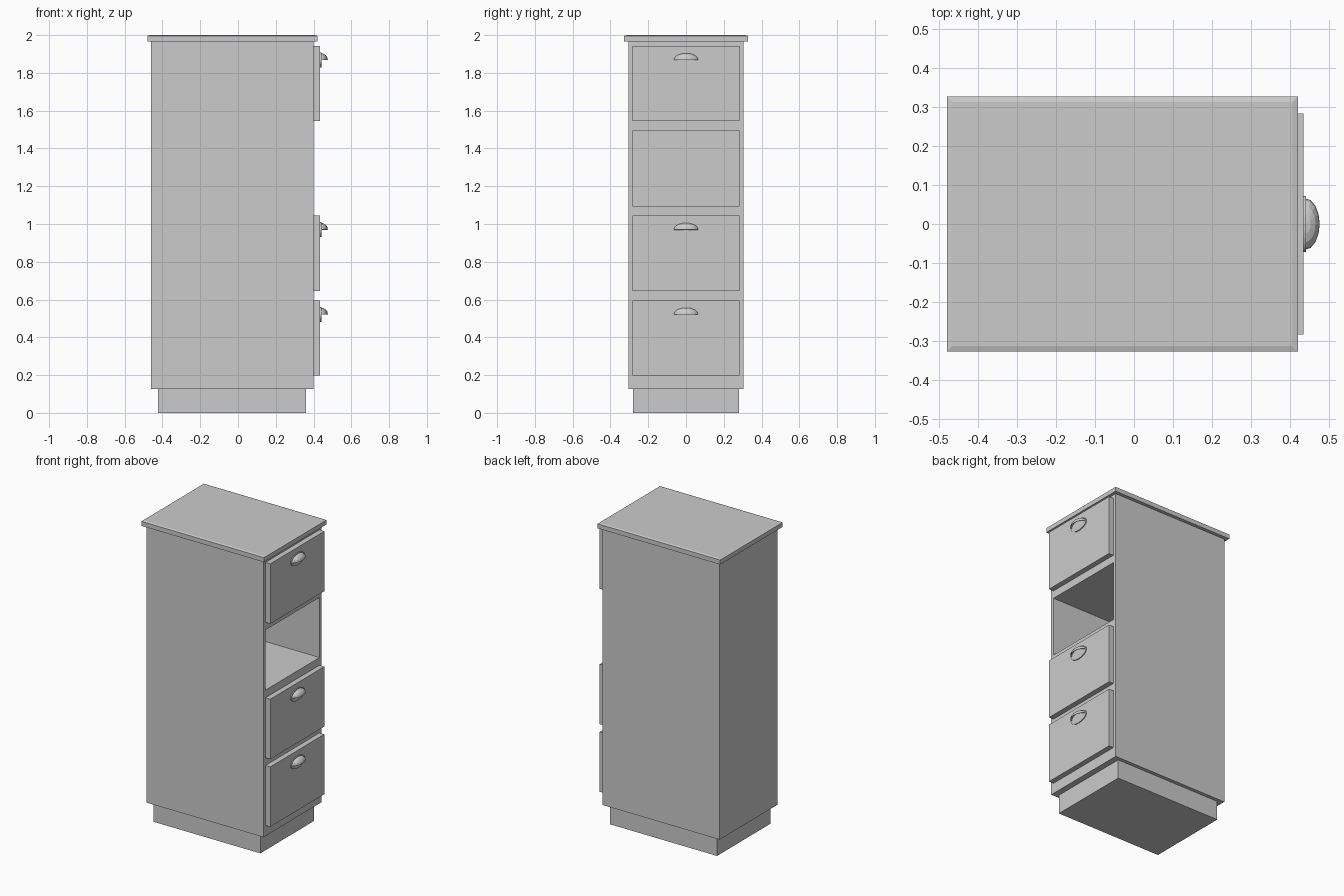
import bpy, bmesh, math
from mathutils import Vector, Matrix

cube = bpy.data.objects.get("Cube")
if cube:
    bpy.data.objects.remove(cube, do_unlink=True)

# One plain painted finish
GREY = (0.6, 0.6, 0.6, 1.0)
paint = bpy.data.materials.new("plain grey")
paint.use_nodes = True
paint.diffuse_color = GREY
paint.node_tree.nodes["Principled BSDF"].inputs["Base Color"].default_value = GREY


def add_object(name, bm):
    bmesh.ops.recalc_face_normals(bm, faces=bm.faces)
    mesh = bpy.data.meshes.new(name)
    bm.to_mesh(mesh)
    bm.free()
    mesh.materials.append(paint)
    obj = bpy.data.objects.new(name, mesh)
    bpy.context.collection.objects.link(obj)
    return obj


def box_bmesh(x0, x1, half_y, z0, z1):
    bm = bmesh.new()
    bmesh.ops.create_cube(bm, size=1)
    for v in bm.verts:
        v.co = Vector((x1 if v.co.x > 0 else x0,
                       math.copysign(half_y, v.co.y),
                       z1 if v.co.z > 0 else z0))
    return bm


def facing(bm, axis):
    return max(bm.faces, key=lambda f: f.calc_center_median()[axis])


# Layout of the four bays, bottom to top; bay 2 is the open niche
BAY_H, PITCH, FIRST = 0.398, 0.449, 0.197
BAY_HALF = 0.283
FRONT = 0.40
DOOR = 0.435
bays = [FIRST + PITCH * i for i in range(4)]

# Recessed plinth
add_object("plinth", box_bmesh(-0.424, 0.36, 0.28, 0, 0.127))

# Carcass: the front face is inset to the niche outline and pushed inwards
bm = box_bmesh(-0.46, FRONT, 0.304, 0.127, 1.966)
opening = facing(bm, 0)
bmesh.ops.inset_region(bm, faces=[opening], thickness=0.02)
z_mid = (0.127 + 1.966) / 2
for v in opening.verts:
    v.co.y = math.copysign(BAY_HALF, v.co.y)
    v.co.z = bays[2] + (BAY_H if v.co.z > z_mid else 0)
back = bmesh.ops.extrude_face_region(bm, geom=[opening])
for v in [g for g in back["geom"] if isinstance(g, bmesh.types.BMVert)]:
    v.co.x = -0.44
if opening.is_valid:
    bmesh.ops.delete(bm, geom=[opening], context='FACES_ONLY')
add_object("cabinet_body", bm)

# Worktop with a shallow sloped rim
bm = box_bmesh(-0.48, 0.42, 0.327, 1.966, 1.996)
top = facing(bm, 2)
bmesh.ops.inset_region(bm, faces=[top], thickness=0.02)
for v in top.verts:
    v.co.z = 2.0
add_object("worktop", bm)


def cup_pull(name, z):
    # Oval back plate
    bm = bmesh.new()
    turn = Matrix.Rotation(math.pi / 2, 4, 'Y')
    bmesh.ops.create_cone(bm, cap_ends=True, segments=24, radius1=1, radius2=1,
                          depth=1, matrix=turn)
    for v in bm.verts:
        v.co = Vector((DOOR + 0.003 + v.co.x * 0.006, v.co.y * 0.072,
                       z + v.co.z * 0.04))
    add_object(name + "_plate", bm)

    # Hood: quarter of an ellipsoid, open underneath, with a thin wall
    bm = bmesh.new()
    bmesh.ops.create_uvsphere(bm, u_segments=16, v_segments=8, radius=1)
    for axis in ((0, 0, 1), (1, 0, 0)):
        bmesh.ops.bisect_plane(bm, geom=bm.verts[:] + bm.edges[:] + bm.faces[:],
                               plane_co=(0, 0, 0), plane_no=axis,
                               clear_inner=True, dist=1e-4)
    for v in bm.verts:
        v.co = Vector((DOOR + 0.004 + v.co.x * 0.037, v.co.y * 0.066,
                       z + v.co.z * 0.036))
    hood = add_object(name + "_hood", bm)
    wall = hood.modifiers.new("wall", 'SOLIDIFY')
    wall.thickness = 0.003
    wall.offset = -1


# Drawer fronts with their pulls
for i, label in ((0, "lower"), (1, "middle"), (3, "upper")):
    z0 = bays[i]
    add_object(label + "_drawer_front",
               box_bmesh(FRONT, DOOR, BAY_HALF, z0, z0 + BAY_H))
    cup_pull(label + "_pull", z0 + BAY_H - 0.074)
